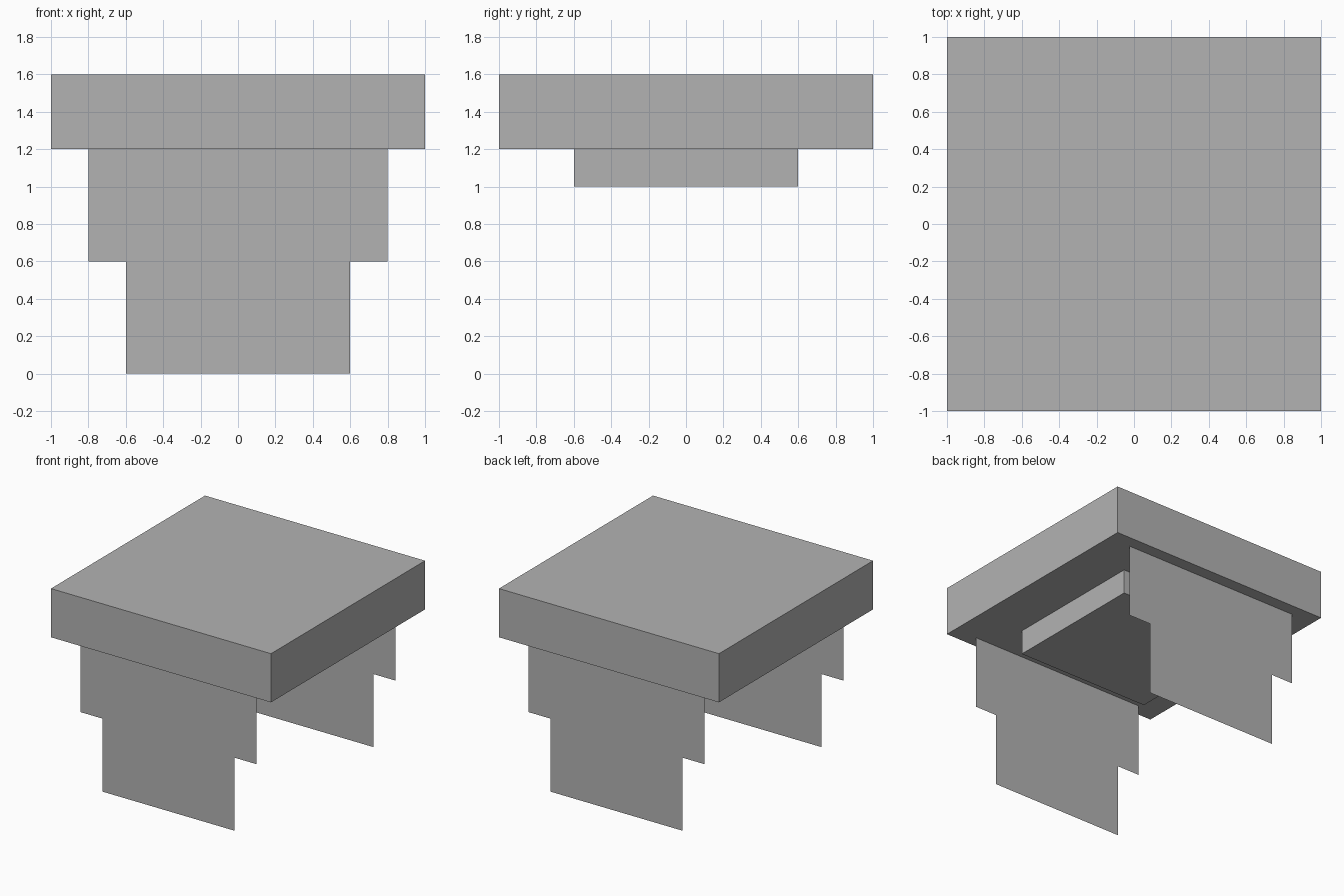
import bpy
import bmesh
from mathutils import Matrix

cube = bpy.data.objects.get("Cube")
if cube:
    bpy.data.objects.remove(cube, do_unlink=True)

# Single plain grey
grey = bpy.data.materials.new("plain grey")
grey.use_nodes = True
colour = (0.45, 0.45, 0.45, 1)
grey.diffuse_color = colour
grey.node_tree.nodes["Principled BSDF"].inputs["Base Color"].default_value = colour


def add_object(name, bm):
    mesh = bpy.data.meshes.new(name)
    bm.to_mesh(mesh)
    bm.free()
    mesh.materials.append(grey)
    obj = bpy.data.objects.new(name, mesh)
    bpy.context.collection.objects.link(obj)
    return obj


def box(name, size, bottom):
    bm = bmesh.new()
    bmesh.ops.create_cube(bm, size=1)
    centre = (0, 0, bottom + size[2] / 2)
    bmesh.ops.transform(bm, verts=bm.verts,
                        matrix=Matrix.Translation(centre) @ Matrix.Diagonal((*size, 1)))
    return add_object(name, bm)


def stepped_panel(name, y, half_profile):
    # Thin sheet: half outline mirrored across x
    outline = half_profile + [(-x, z) for x, z in reversed(half_profile)]
    if y > 0:
        outline.reverse()
    bm = bmesh.new()
    bm.faces.new([bm.verts.new((x, y, z)) for x, z in reversed(outline)])
    return add_object(name, bm)


# Thick square top and the block beneath it
box("top_slab", (2, 2, 0.4), 1.2)
box("under_block", (1.2, 1.2, 0.2), 1.0)

# Stepped sheet legs at the front and back
leg_profile = [(0.8, 1.2), (0.8, 0.6), (0.6, 0.6), (0.6, 0)]
stepped_panel("front_leg_panel", -0.9, leg_profile)
stepped_panel("back_leg_panel", 0.9, leg_profile)
